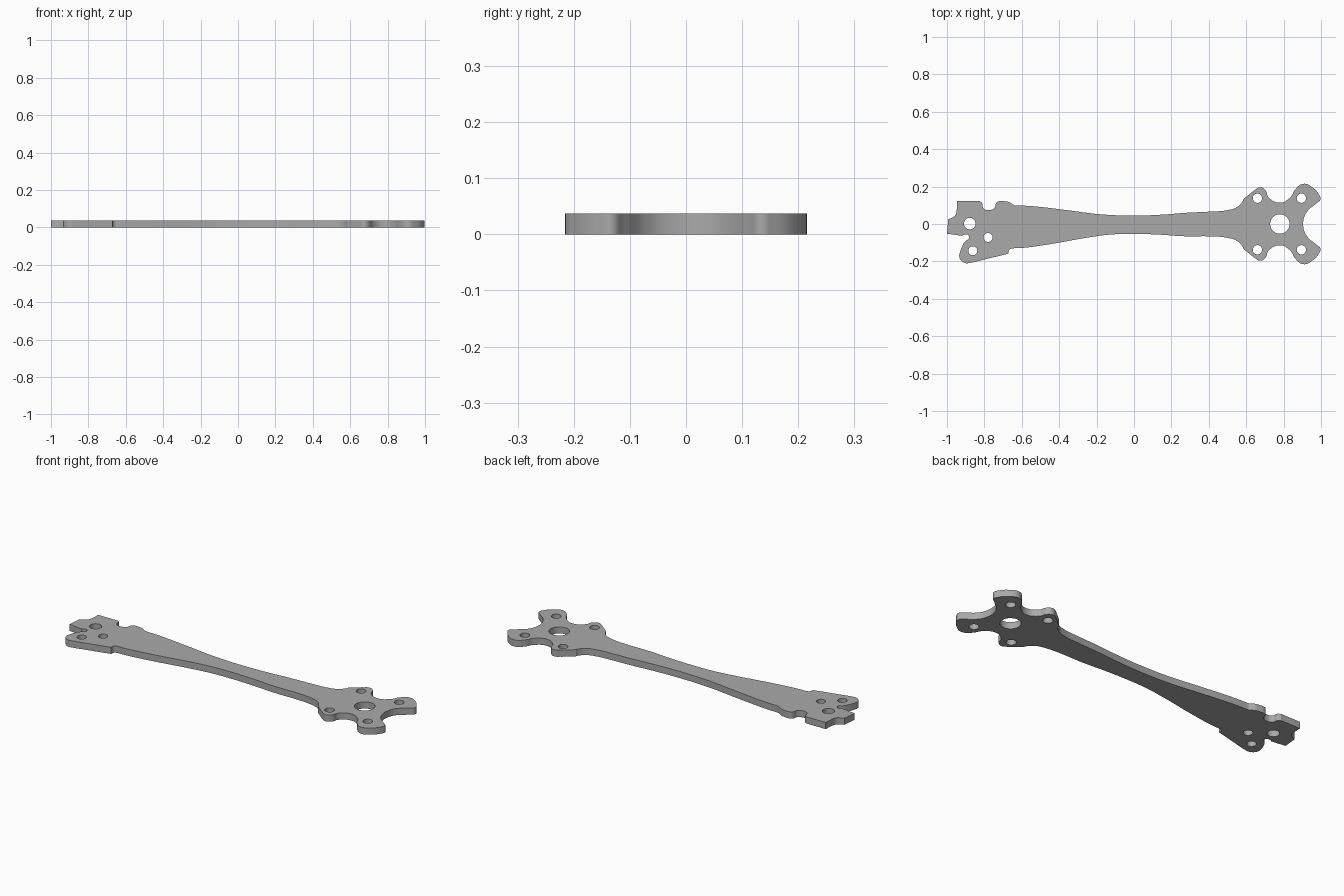
import bpy
import bmesh
import math

cube = bpy.data.objects.get("Cube")
if cube:
    bpy.data.objects.remove(cube, do_unlink=True)

THICKNESS = 0.037

# Each run starts at a sharp corner and flows smoothly to the next run.
# Motor mount, upper half, from the arm to the tip of the plate
mount_half = [
    [(0.4, 0.066), (0.5, 0.074), (0.55, 0.09), (0.58, 0.12)],
    [(0.585, 0.133)],
    [(0.64, 0.178), (0.675, 0.196), (0.705, 0.178), (0.718, 0.145),
     (0.78, 0.114), (0.838, 0.145), (0.862, 0.185), (0.905, 0.215), (0.955, 0.195),
     (0.99, 0.155), (0.997, 0.132), (0.975, 0.11), (0.93, 0.072), (0.908, 0.03)],
]

# Upper edge of the arm, from the frame end to the mount
arm_top = [[(-0.64, 0.1), (-0.54, 0.095), (-0.35, 0.073), (-0.18, 0.052),
            (0, 0.045), (0.15, 0.05), (0.28, 0.06)]]

# Lower edge of the arm, from the mount back to the frame end
arm_bottom = [[(0.28, -0.066), (0.12, -0.056), (0, -0.053), (-0.12, -0.056),
               (-0.25, -0.073), (-0.45, -0.108), (-0.6, -0.128)]]

# Frame end: lower lug, slot, hooked tab and upper notch
frame_end = [
    [(-0.655, -0.13), (-0.668, -0.14)],
    [(-0.67, -0.158)],
    [(-0.86, -0.205), (-0.905, -0.208), (-0.933, -0.18), (-0.93, -0.15)],
    [(-0.912, -0.105), (-0.9, -0.09), (-0.884, -0.078), (-0.888, -0.058), (-0.905, -0.056)],
    [(-0.92, -0.063)],
    [(-1, -0.052)],
    [(-0.993, 0.025)],
    [(-0.975, 0.032), (-0.955, 0.048), (-0.948, 0.075)],
    [(-0.945, 0.122)],
    [(-0.825, 0.122), (-0.812, 0.112), (-0.806, 0.085), (-0.775, 0.074),
     (-0.745, 0.087), (-0.738, 0.11), (-0.728, 0.12)],
    [(-0.675, 0.12), (-0.664, 0.115)],
]


def mirrored(runs):
    """Reflect smooth runs across the long axis and reverse their direction."""
    points = [(x, -y, i == 0) for run in runs for i, (x, y) in enumerate(run)]
    return points[::-1]


def flagged(runs):
    """Flatten runs to points marked as sharp or smooth."""
    return [(x, y, i == 0) for run in runs for i, (x, y) in enumerate(run)]


def circle(x, y, radius):
    """Four smooth points on a round hole."""
    angles = [i * math.pi / 2 for i in range(4)]
    return [(x + radius * math.cos(a), y + radius * math.sin(a), False) for a in angles]


def add_spline(curve, points):
    """Closed outline with straight handles at the sharp points."""
    spline = curve.splines.new("BEZIER")
    spline.bezier_points.add(len(points) - 1)
    spline.use_cyclic_u = True
    for knot, (x, y, sharp) in zip(spline.bezier_points, points):
        knot.co = (x, y, 0)
        kind = "VECTOR" if sharp else "AUTO"
        knot.handle_left_type = kind
        knot.handle_right_type = kind


# Plate profile
profile = bpy.data.curves.new("arm_plate", "CURVE")
profile.dimensions = "2D"
profile.fill_mode = "BOTH"
profile.resolution_u = 8
profile.extrude = THICKNESS / 2

# The arm blends smoothly into the mount on both sides
mount = flagged(mount_half)
mount[0] = (*mount[0][:2], False)
lower_mount = mirrored(mount_half)
lower_mount[-1] = (*lower_mount[-1][:2], False)
lower_arm = flagged(arm_bottom)
lower_arm[0] = (*lower_arm[0][:2], False)
add_spline(profile, flagged(arm_top) + mount + lower_mount + lower_arm + flagged(frame_end))

# Motor shaft hole and the four motor screw holes
add_spline(profile, circle(0.78, 0, 0.052))
for x in (0.66, 0.895):
    for side in (-1, 1):
        add_spline(profile, circle(x, side * 0.138, 0.025))

# Frame screw holes
add_spline(profile, circle(-0.878, 0.002, 0.031))
for x, y in ((-0.78, -0.072), (-0.862, -0.143)):
    add_spline(profile, circle(x, y, 0.024))

# Turn the profile into a solid plate resting on the ground
plate = bpy.data.objects.new("arm_plate", profile)
bpy.context.collection.objects.link(plate)
bpy.ops.object.select_all(action="DESELECT")
plate.select_set(True)
bpy.context.view_layer.objects.active = plate
bpy.ops.object.convert(target="MESH")
plate = bpy.context.object

bm = bmesh.new()
bm.from_mesh(plate.data)
bmesh.ops.remove_doubles(bm, verts=bm.verts, dist=0.0002)
bmesh.ops.translate(bm, verts=bm.verts, vec=(0, 0, THICKNESS / 2))
bmesh.ops.recalc_face_normals(bm, faces=bm.faces)
bm.to_mesh(plate.data)
bm.free()

# Plain grey material
grey = bpy.data.materials.new("plain_grey")
grey.use_nodes = True
colour = (0.4, 0.4, 0.4, 1)
grey.diffuse_color = colour
grey.node_tree.nodes["Principled BSDF"].inputs["Base Color"].default_value = colour
plate.data.materials.clear()
plate.data.materials.append(grey)
bpy.ops.object.shade_smooth_by_angle(angle=math.radians(30))
